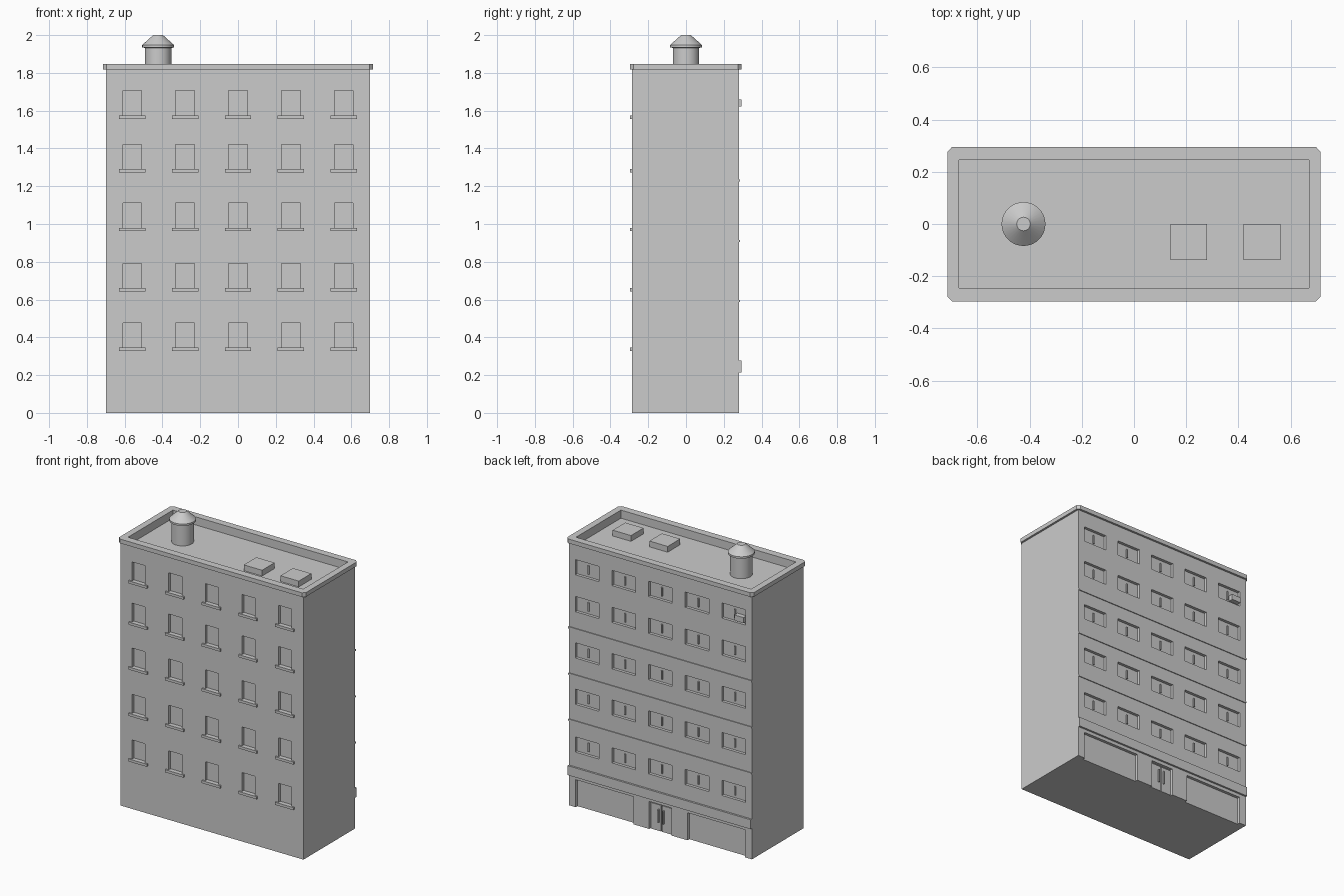
import bpy
import bmesh
import math
from mathutils import Matrix, Vector

cube = bpy.data.objects.get("Cube")
if cube:
    bpy.data.objects.remove(cube, do_unlink=True)

# One plain grey for the whole building
grey = bpy.data.materials.new("concrete_grey")
grey.use_nodes = True
colour = (0.6, 0.6, 0.6, 1)
grey.diffuse_color = colour
grey.node_tree.nodes["Principled BSDF"].inputs["Base Color"].default_value = colour

FRONT, BACK, HALF = -0.285, 0.28, 0.70
WALL_TOP, ROOF, PARAPET_TOP = 1.817, 1.79, 1.846
COLUMNS = [-0.56, -0.28, 0, 0.28, 0.56]
SILLS = [0.345, 0.66, 0.98, 1.29, 1.575]        # front window bottoms
BACK_ROWS = [0.38, 0.71, 1.03, 1.35, 1.605]     # back window bottoms
DEPTH = 0.02


def add_box(bm, x, y, z):
    """Add a box given as (min, max) pairs."""
    lo, hi = Vector((x[0], y[0], z[0])), Vector((x[1], y[1], z[1]))
    matrix = Matrix.Translation((lo + hi) / 2) @ Matrix.Diagonal((*(hi - lo), 1))
    return bmesh.ops.create_cube(bm, size=1, matrix=matrix)["verts"]


def finish(name, bm):
    mesh = bpy.data.meshes.new(name)
    bm.to_mesh(mesh)
    bm.free()
    mesh.materials.append(grey)
    obj = bpy.data.objects.new(name, mesh)
    bpy.context.collection.objects.link(obj)
    return obj


def boxes(name, specs):
    bm = bmesh.new()
    for spec in specs:
        add_box(bm, *spec)
    return finish(name, bm)


def around(centre, width):
    return (centre - width / 2, centre + width / 2)


def cut(obj, cutter):
    mod = obj.modifiers.new("cut", "BOOLEAN")
    mod.operation = "DIFFERENCE"
    mod.solver = "EXACT"
    mod.object = cutter
    bpy.context.view_layer.objects.active = obj
    bpy.ops.object.modifier_apply(modifier=mod.name)


# Openings: front windows, back windows, shop panels, doorway and roof well
front_y = (FRONT - 0.1, FRONT + DEPTH)
back_y = (BACK - DEPTH, BACK + 0.1)
openings = [((-0.669, 0.669), (-0.245, 0.245), (ROOF, 2))]
for x in COLUMNS:
    openings += [(around(x, 0.10), front_y, (z, z + 0.131)) for z in SILLS]
    openings += [(around(x, 0.18), back_y, (z, z + 0.105)) for z in BACK_ROWS]
for side in (-1, 1):
    openings.append((around(side * 0.427, 0.44), back_y, (-0.1, 0.19)))
openings.append((around(0, 0.17), back_y, (-0.1, 0.19)))
cutter = boxes("opening_cutter", openings)
cutter.hide_render = True

# Main block
walls = boxes("walls", [((-HALF, HALF), (FRONT, BACK), (0, WALL_TOP))])
cut(walls, cutter)

# Parapet with chamfered corners
bm = bmesh.new()
add_box(bm, (-0.714, 0.714), (-0.296, 0.294), (WALL_TOP, PARAPET_TOP))
upright = [e for e in bm.edges if abs(e.verts[0].co.z - e.verts[1].co.z) > 0.01]
bmesh.ops.bevel(bm, geom=upright, offset=0.018, segments=1, affect="EDGES")
parapet = finish("parapet", bm)
cut(parapet, cutter)
bpy.data.objects.remove(cutter, do_unlink=True)

# Front sills
boxes("front_sills", [(around(x, 0.14), (FRONT - 0.011, FRONT + DEPTH), (z - 0.018, z))
                      for x in COLUMNS for z in SILLS])

# Small upright catches in the back windows
boxes("window_catches", [(around(x, 0.01), (BACK - DEPTH, BACK - 0.012), (z + 0.02, z + 0.08))
                         for x in COLUMNS for z in BACK_ROWS])

# Back ledges between floors and the deep band over the shops
boxes("back_ledges", [((-HALF, HALF), (BACK - 0.01, BACK + 0.006), around(z, 0.012))
                      for z in (0.592, 0.91, 1.23)])
boxes("shop_band", [((-HALF, HALF), (BACK - 0.01, 0.293), (0.213, 0.278))])

# Entrance: two leaves with upright handles
boxes("door_leaves", [(around(s * 0.041, 0.076), (BACK - DEPTH, BACK - 0.012), (0, 0.18))
                      for s in (-1, 1)])
boxes("door_handles", [(around(s * 0.02, 0.008), (BACK - 0.014, BACK), (0.06, 0.15))
                       for s in (-1, 1)])

# Cooling unit under the top corner window
boxes("cooling_unit", [((-0.645, -0.575), (BACK - DEPTH, 0.293), (1.622, 1.66))])

# Roof hatches
boxes("roof_hatches", [(x, (-0.137, 0), (ROOF, 1.83))
                       for x in ((0.14, 0.28), (0.42, 0.56))])

# Water tank with conical lid, turned from a profile
bm = bmesh.new()
profile = [(0, ROOF), (0.07, ROOF), (0.07, 1.932), (0.084, 1.935), (0.084, 1.948),
           (0.026, 2), (0, 2)]
verts = [bm.verts.new((r, 0, z)) for r, z in profile]
edges = [bm.edges.new(pair) for pair in zip(verts, verts[1:])]
bmesh.ops.spin(bm, geom=verts + edges, axis=(0, 0, 1), cent=(0, 0, 0),
               angle=math.tau, steps=32, use_merge=True)
bmesh.ops.remove_doubles(bm, verts=bm.verts, dist=0.0001)
bmesh.ops.recalc_face_normals(bm, faces=bm.faces)
bmesh.ops.translate(bm, verts=bm.verts, vec=(-0.423, 0, 0))
tank = finish("water_tank", bm)
bpy.ops.object.select_all(action="DESELECT")
tank.select_set(True)
bpy.context.view_layer.objects.active = tank
bpy.ops.object.shade_smooth_by_angle(angle=math.radians(30))
